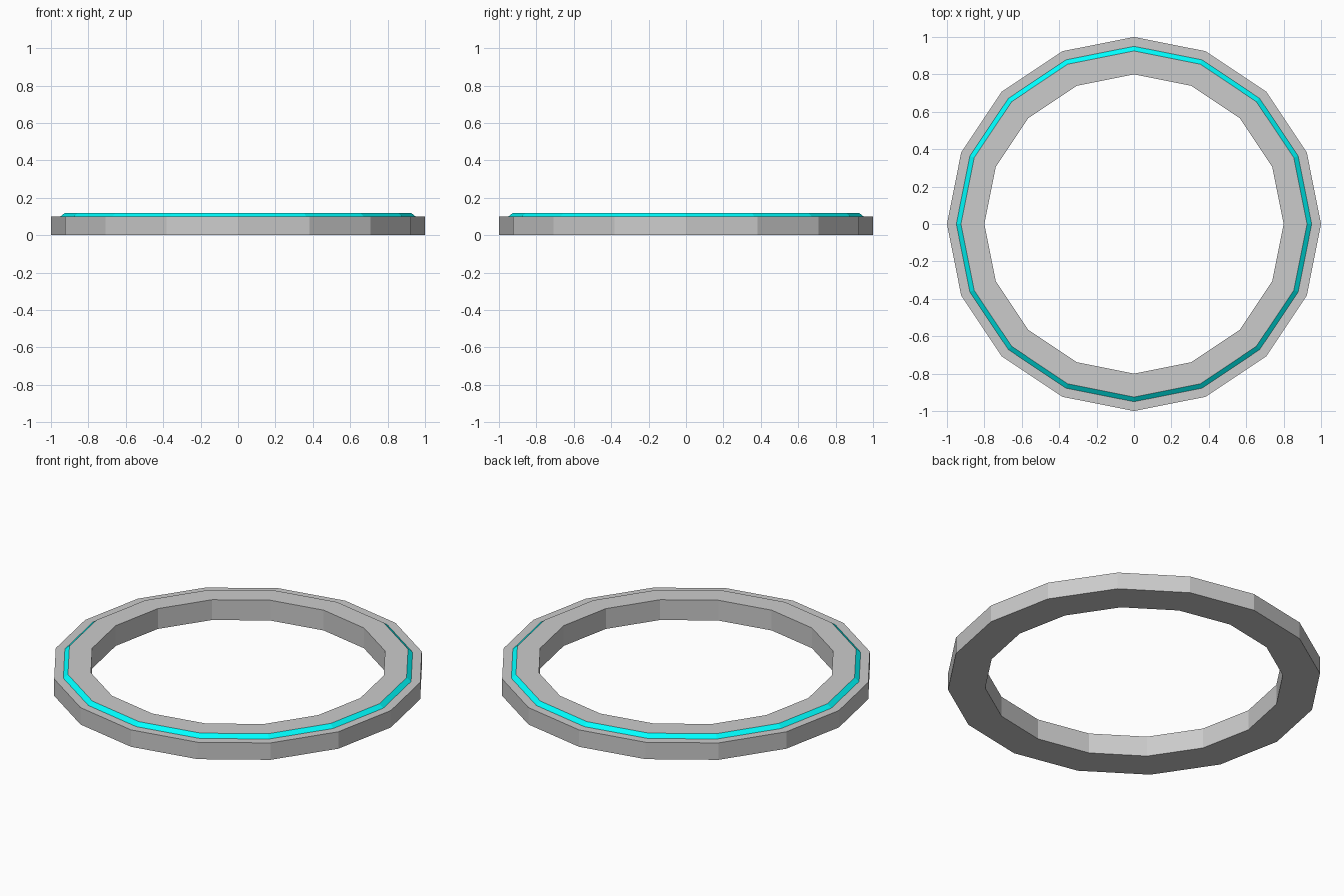
import bpy
import bmesh
from math import cos, sin, tau

if "Cube" in bpy.data.objects:
    bpy.data.objects.remove(bpy.data.objects["Cube"])

SIDES = 16
# Cross-section as (radius, height), counter-clockwise
PROFILE = [(0.8, 0), (1.0, 0), (1.0, 0.1), (0.95, 0.1), (0.925, 0.12), (0.8, 0.12)]
STRIP_EDGE = 3  # sloped profile edge carrying the coloured strip

# Materials: plain grey body, cyan strip
grey = bpy.data.materials.new("grey_body")
grey.diffuse_color = (0.8, 0.8, 0.8, 1)
grey.use_nodes = True
grey.node_tree.nodes["Principled BSDF"].inputs["Base Color"].default_value = grey.diffuse_color
cyan = bpy.data.materials.new("cyan_strip")
cyan.diffuse_color = (0, 1, 1, 1)
cyan.use_nodes = True
cyan.node_tree.nodes["Principled BSDF"].inputs["Base Color"].default_value = cyan.diffuse_color

# Ring: sweep the profile around the z axis
bm = bmesh.new()
loops = []
for i in range(SIDES):
    a = tau * i / SIDES
    loops.append([bm.verts.new((r * cos(a), r * sin(a), z)) for r, z in PROFILE])

n = len(PROFILE)
for i in range(SIDES):
    here, after = loops[i], loops[(i + 1) % SIDES]
    for j in range(n):
        k = (j + 1) % n
        face = bm.faces.new((here[j], after[j], after[k], here[k]))
        face.material_index = 1 if j == STRIP_EDGE else 0
bmesh.ops.recalc_face_normals(bm, faces=bm.faces)

mesh = bpy.data.meshes.new("ring")
bm.to_mesh(mesh)
bm.free()
mesh.materials.append(grey)
mesh.materials.append(cyan)
ring = bpy.data.objects.new("ring", mesh)
bpy.context.collection.objects.link(ring)
